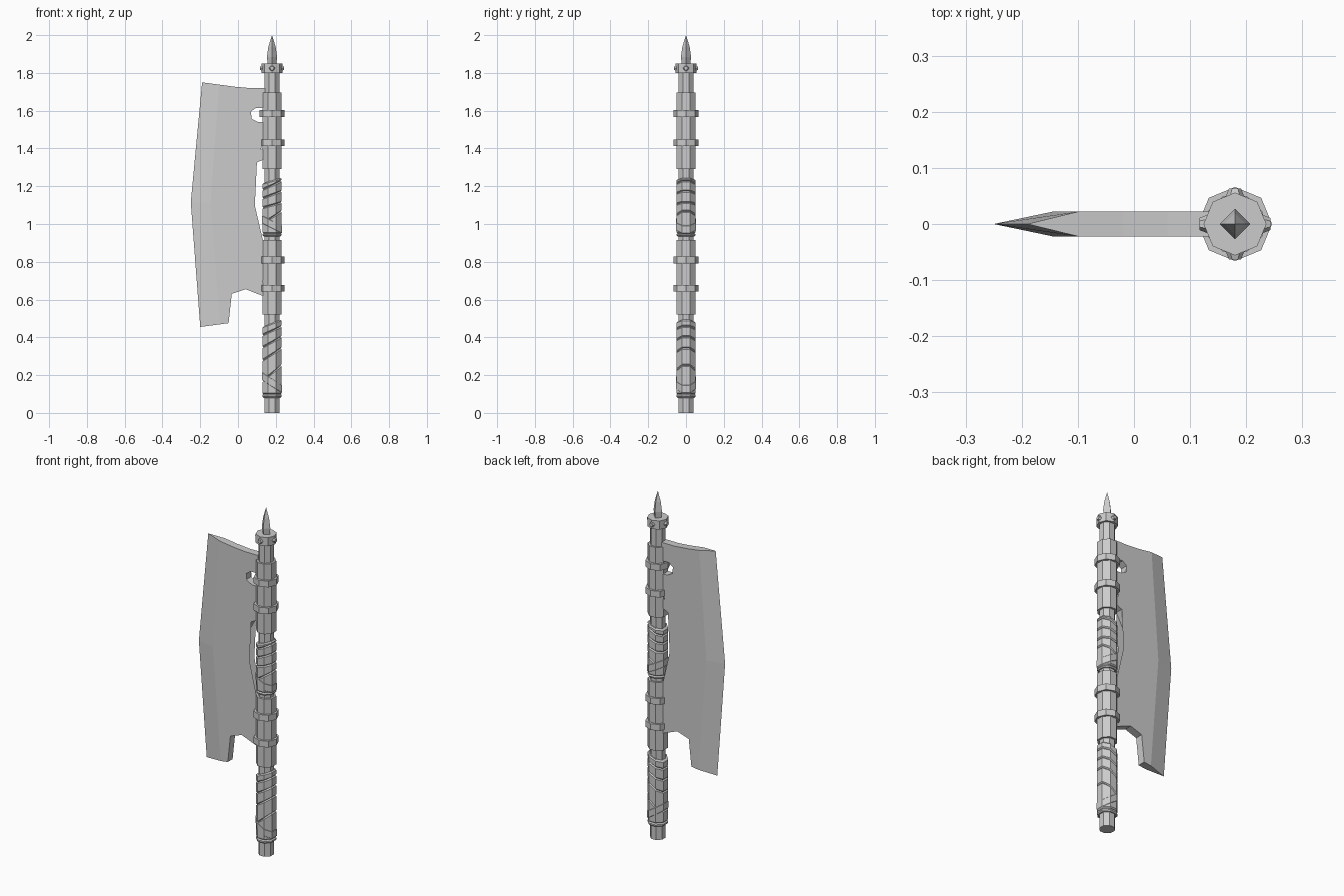
import bpy, bmesh, math
from mathutils import Matrix

cube = bpy.data.objects.get("Cube")
if cube:
    bpy.data.objects.remove(cube, do_unlink=True)

steel = bpy.data.materials.new("plain grey steel")
steel.use_nodes = True
GREY = (0.6, 0.6, 0.6, 1)
steel.diffuse_color = GREY
steel.node_tree.nodes["Principled BSDF"].inputs["Base Color"].default_value = GREY

AXIS_X = 0.18                      # pole centre line
FLAT = math.cos(math.pi / 8)       # octagon apothem / radius


def finish(name, bm):
    bmesh.ops.recalc_face_normals(bm, faces=bm.faces)
    mesh = bpy.data.meshes.new(name)
    bm.to_mesh(mesh)
    bm.free()
    mesh.materials.append(steel)
    obj = bpy.data.objects.new(name, mesh)
    bpy.context.collection.objects.link(obj)
    return obj


def lathe(name, rings, sides=8, flat_front=True):
    """Stack polygon rings of (radius, height, tilt) around the pole axis."""
    bm = bmesh.new()
    turn = math.pi / sides if flat_front else 0
    loops = []
    for radius, z, tilt in rings:
        r = radius / math.cos(math.pi / sides) if flat_front else radius
        loop = []
        for i in range(sides):
            a = turn + math.tau * i / sides
            loop.append(bm.verts.new((AXIS_X + r * math.cos(a), r * math.sin(a),
                                      z + tilt * math.cos(a))))
        loops.append(loop)
    for low, high in zip(loops, loops[1:]):
        for i in range(sides):
            j = (i + 1) % sides
            bm.faces.new((low[i], low[j], high[j], high[i]))
    bm.faces.new(loops[0])
    bm.faces.new(loops[-1])
    bmesh.ops.remove_doubles(bm, verts=bm.verts, dist=1e-5)
    return finish(name, bm)


def tube(name, radius, z0, z1, flat_front=True):
    return lathe(name, [(radius, z0, 0), (radius, z1, 0)], 8, flat_front)


def band(name, radius, low, high, edge=0.006):
    """Chamfered strap between two tilted planes, each (height, tilt)."""
    (z0, t0), (z1, t1) = low, high
    lathe(name, [(radius - edge, z0, t0), (radius, z0 + edge, t0),
                 (radius, z1 - edge, t1), (radius - edge, z1, t1)])


# Pole
tube("pole", 0.039, 0, 1.81)

# Smooth sleeves and their clamp rings
for label, z0, z1, ring_heights in (("lower", 0.52, 0.915, (0.66, 0.81)),
                                    ("upper", 1.29, 1.695, (1.43, 1.585))):
    tube(label + "_sleeve", 0.05, z0, z1)
    for n, z in enumerate(ring_heights, 1):
        tube(f"{label}_clamp_ring_{n}", 0.066, z - 0.018, z + 0.018, False)

# Wrapped grips: tilted straps with one crossing strap at the foot
GRIPS = {
    "lower": [(0.08, 0), (0.10, 0), (0.21, 0.045), (0.31, 0.035),
              (0.375, 0.03), (0.435, 0.025), (0.475, 0.02)],
    "upper": [(0.935, 0), (0.95, 0), (1.035, 0.035), (1.10, 0.015),
              (1.155, 0.02), (1.205, 0.025), (1.23, 0.015)],
}
for label, cuts in GRIPS.items():
    for n, (low, high) in enumerate(zip(cuts, cuts[1:]), 1):
        band(f"{label}_grip_strap_{n}", 0.051, low, high)
    z, t = cuts[2]
    mid = (cuts[1][0] + z) / 2
    band(label + "_grip_crossing_strap", 0.0525,
         (mid - 0.02, -t * 0.8), (mid + 0.03, -t * 0.8))

# Crown collar with four studs
tube("crown_collar", 0.056, 1.80, 1.85, False)
for n in range(4):
    bm = bmesh.new()
    turn = Matrix.Rotation(n * math.pi / 2, 4, 'Z')
    place = Matrix.Translation((AXIS_X, 0, 1.825)) @ turn
    bmesh.ops.create_cone(bm, cap_ends=True, segments=6, radius1=0.017,
                          radius2=0.011, depth=0.016,
                          matrix=place @ Matrix.Translation((0.055, 0, 0))
                          @ Matrix.Rotation(math.pi / 2, 4, 'Y'))
    finish(f"crown_stud_{n + 1}", bm)

# Four-sided spike
lathe("spike", [(0.022, 1.84, 0), (0.027, 1.885, 0), (0.019, 1.94, 0),
                (0, 2.0, 0)], 4, False)


# Blade: flat slab with notches and a hand opening, plus a tapered cutting edge
ROOT = 0.142
bevel_line = [(-0.10, 1.738), (-0.145, 1.115), (-0.095, 0.469)]
cutting_edge = [(-0.19, 1.75), (-0.25, 1.115), (-0.20, 0.455)]


def notch(top, bottom, cut_top, cut_bottom):
    """Socket beside the pole, with one corner cut above or below."""
    return [(ROOT, top), (0.095, top), (0.068, top - cut_top),
            (0.068, bottom + cut_bottom), (0.105, bottom), (ROOT, bottom)]


outline = bevel_line + [(-0.05, 0.475), (-0.033, 0.63), (0.04, 0.655), (ROOT, 0.615)]
outline += notch(0.70, 0.655, 0.04, 0.002)[::-1]
outline += notch(0.85, 0.79, 0.01, 0.01)[::-1]
outline += [(ROOT, 0.87), (0.08, 0.92), (0.045, 1.01), (0.033, 1.13),
            (0.055, 1.245), (0.10, 1.325), (ROOT, 1.345)]
outline += notch(1.465, 1.395, 0.025, 0.015)[::-1]
outline += notch(1.615, 1.54, 0.02, 0.02)[::-1]
outline += [(ROOT, 1.72), (0.06, 1.72), (-0.02, 1.727)]

bm = bmesh.new()
front = [bm.verts.new((x, -0.022, z)) for x, z in outline]
back = [bm.verts.new((x, 0.022, z)) for x, z in outline]
edge = [bm.verts.new((x, 0, z)) for x, z in cutting_edge]
bm.faces.new(front)
bm.faces.new(back)
for i in range(len(outline)):
    j = (i + 1) % len(outline)
    if i < 2:                                  # tapered sides of the edge
        for side in (front, back):
            bm.faces.new((side[i], side[j], edge[j], edge[i]))
    else:
        bm.faces.new((front[i], front[j], back[j], back[i]))
for i in (0, 2):                               # ends of the taper
    bm.faces.new((front[i], back[i], edge[i]))
bmesh.ops.triangulate(bm, faces=[f for f in bm.faces if len(f.verts) > 4])
finish("blade", bm)
